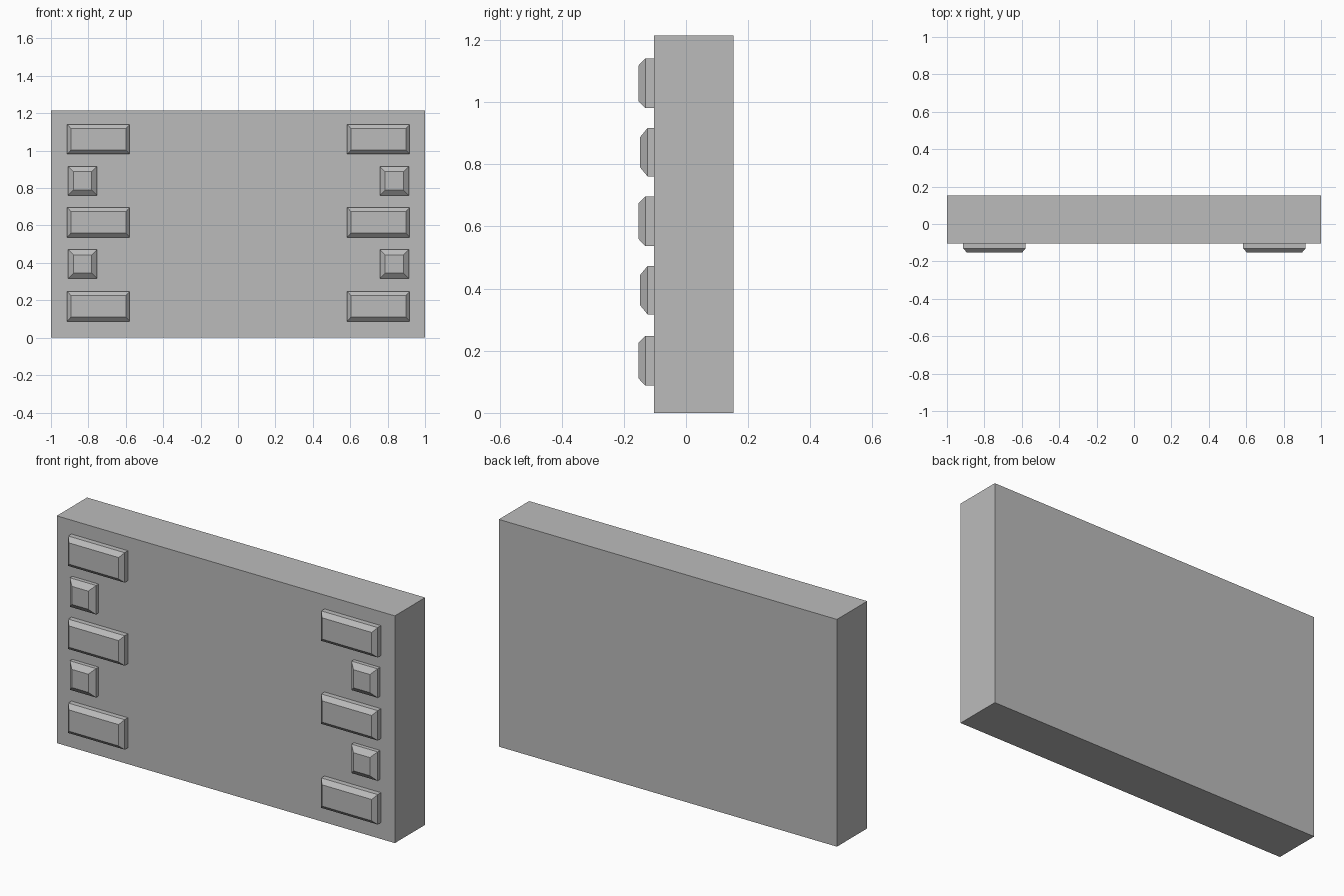
import bpy
import bmesh

cube = bpy.data.objects.get("Cube")
if cube:
    bpy.data.objects.remove(cube, do_unlink=True)

# Single plain grey
grey = bpy.data.materials.new("plain_grey")
grey.use_nodes = True
colour = (0.5, 0.5, 0.5, 1)
grey.diffuse_color = colour
grey.node_tree.nodes["Principled BSDF"].inputs["Base Color"].default_value = colour

FACE = -0.103  # front face of the slab
BACK = 0.153


def block(name, x, z, width, height, front, back, shoulder=None, inset=(0, 0)):
    """Box whose front may taper from the shoulder depth to a smaller flat face."""
    bm = bmesh.new()

    def ring(y, dx, dz):
        w, h = width / 2 - dx, height / 2 - dz
        return [bm.verts.new((sx * w, y, sz * h))
                for sx, sz in ((-1, -1), (1, -1), (1, 1), (-1, 1))]

    rings = [ring(back, 0, 0)]
    if shoulder is not None:
        rings.append(ring(shoulder, 0, 0))
    rings.append(ring(front, *inset))
    for a, b in zip(rings, rings[1:]):
        for i in range(4):
            j = (i + 1) % 4
            bm.faces.new((a[i], a[j], b[j], b[i]))
    bm.faces.new(rings[0])
    bm.faces.new(rings[-1])
    bmesh.ops.recalc_face_normals(bm, faces=bm.faces)
    mesh = bpy.data.meshes.new(name)
    bm.to_mesh(mesh)
    bm.free()
    mesh.materials.append(grey)
    obj = bpy.data.objects.new(name, mesh)
    obj.location = (x, 0, z)
    bpy.context.collection.objects.link(obj)


# Wall slab
block("wall_slab", 0, 0.6075, 2, 1.215, FACE, BACK)

# Alternating long and short quoin stones along both edges
for side, sign in (("left", 1), ("right", -1)):
    for i, z in enumerate((0.168, 0.617, 1.061)):
        block(f"long_stone_{side}_{i + 1}", sign * 0.7485 + 0.0025, z, 0.334, 0.16,
              -0.153, FACE, -0.131, (0.02, 0.023))
    for i, z in enumerate((0.395, 0.839)):
        block(f"short_stone_{side}_{i + 1}", sign * 0.833 + 0.0025, z, 0.155, 0.155,
              -0.148, FACE, -0.124, (0.029, 0.029))
